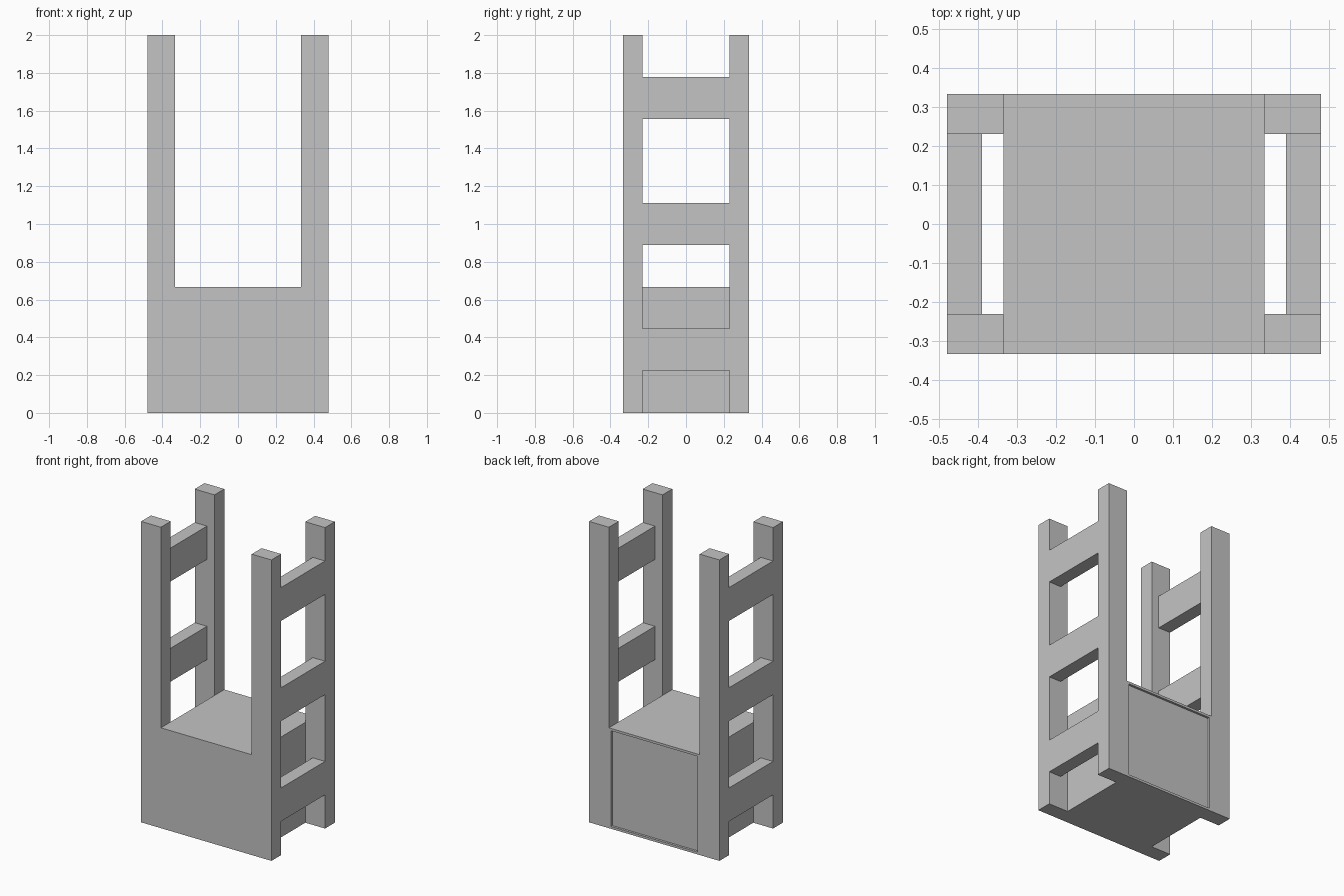
import bpy
import bmesh
from mathutils import Matrix, Vector

cube = bpy.data.objects.get("Cube")
if cube:
    bpy.data.objects.remove(cube, do_unlink=True)

# One plain grey
grey = bpy.data.materials.new("plain grey")
grey.use_nodes = True
color = (0.55, 0.55, 0.55, 1)
grey.diffuse_color = color
grey.node_tree.nodes["Principled BSDF"].inputs["Base Color"].default_value = color


def box(name, low, high, recess=None):
    """Box between two corners; recess = (margin, depth) sinks its back face."""
    low, high = Vector(low), Vector(high)
    bm = bmesh.new()
    place = Matrix.Translation((low + high) / 2) @ Matrix.Diagonal((high - low).to_4d())
    bmesh.ops.create_cube(bm, size=1, matrix=place)
    bmesh.ops.recalc_face_normals(bm, faces=bm.faces)
    if recess:
        margin, depth = recess
        back = max(bm.faces, key=lambda f: f.calc_center_median().y)
        bmesh.ops.inset_region(bm, faces=[back], thickness=margin)
        rim = bmesh.ops.inset_region(bm, faces=[back], thickness=0)
        for v in back.verts:
            v.co.y -= depth
    mesh = bpy.data.meshes.new(name)
    bm.to_mesh(mesh)
    bm.free()
    mesh.materials.append(grey)
    obj = bpy.data.objects.new(name, mesh)
    bpy.context.collection.objects.link(obj)
    return obj


HALF_X, HALF_Y = 0.479, 0.333
BODY_X, POST_Y, RUNG_X = 0.334, 0.23, 0.389
BODY_TOP, HEIGHT = 0.667, 2.0
RUNG_HEIGHT = 0.222

# Solid body with a shallow recessed panel at the back
box("body", (-BODY_X, -HALF_Y, 0), (BODY_X, HALF_Y, BODY_TOP), recess=(0.022, 0.015))

for sx, side in ((1, "left"), (-1, "right")):
    # Corner posts
    for sy, end in ((-1, "front"), (1, "back")):
        xs = sorted((sx * BODY_X, sx * HALF_X))
        ys = sorted((sy * POST_Y, sy * HALF_Y))
        box(f"{end}_{side}_post", (xs[0], ys[0], 0), (xs[1], ys[1], HEIGHT))
    # Ladder rungs flush with the outer side
    xs = sorted((sx * RUNG_X, sx * HALF_X))
    for i in range(3):
        z = RUNG_HEIGHT * (1 + 3 * i) + 0.002
        box(f"{side}_rung_{i + 1}", (xs[0], -POST_Y, z), (xs[1], POST_Y, z + RUNG_HEIGHT))
